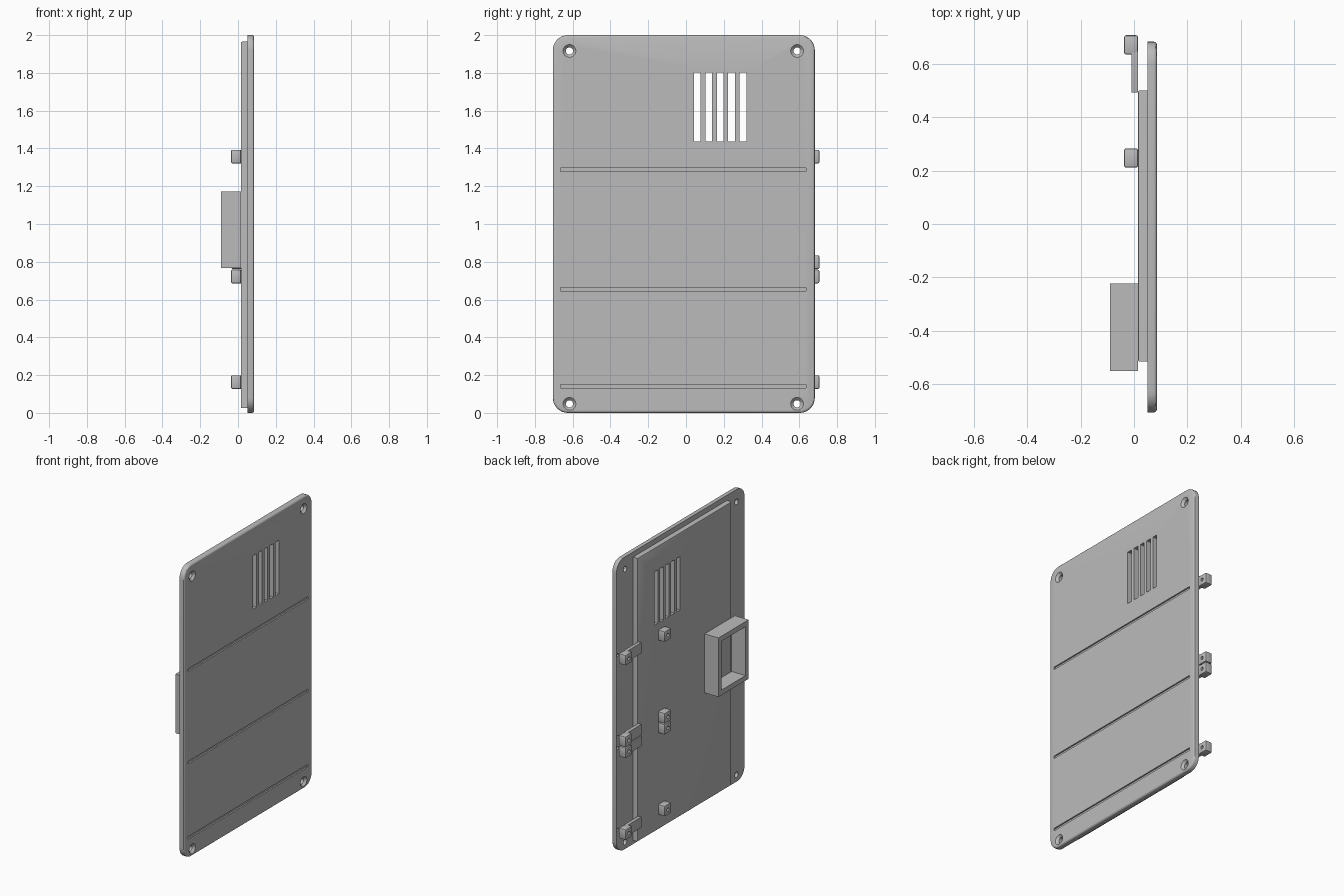
import bpy, bmesh, math
from mathutils import Matrix, Vector

if "Cube" in bpy.data.objects:
    bpy.data.objects.remove(bpy.data.objects["Cube"])

grey = bpy.data.materials.new("plain_grey")
grey.use_nodes = True
grey.diffuse_color = (0.5, 0.5, 0.5, 1)
grey.node_tree.nodes["Principled BSDF"].inputs["Base Color"].default_value = (0.5, 0.5, 0.5, 1)


def add_box(bm, xs, ys, zs):
    """Box given by its low and high limits on each axis."""
    lims = (xs, ys, zs)
    centre = Vector([sum(l) / 2 for l in lims])
    size = [l[1] - l[0] for l in lims]
    mat = Matrix.Translation(centre) @ Matrix.Diagonal((*size, 1))
    return bmesh.ops.create_cube(bm, size=1, matrix=mat)["verts"]


def add_round(bm, x0, x1, y, z, r0, r1):
    """Cylinder or cone running along x."""
    mat = Matrix.Translation(((x0 + x1) / 2, y, z)) @ Matrix.Rotation(math.pi / 2, 4, 'Y')
    bmesh.ops.create_cone(bm, cap_ends=True, segments=24, radius1=r0, radius2=r1,
                          depth=x1 - x0, matrix=mat)


def bevel(bm, edges, width, segments):
    bmesh.ops.bevel(bm, geom=list(edges), offset=width, segments=segments,
                    profile=0.5, affect='EDGES')


def finish(name, bm):
    bmesh.ops.recalc_face_normals(bm, faces=bm.faces)
    mesh = bpy.data.meshes.new(name)
    bm.to_mesh(mesh)
    bm.free()
    mesh.materials.append(grey)
    obj = bpy.data.objects.new(name, mesh)
    bpy.context.collection.objects.link(obj)
    return obj


def cut(obj, bm):
    """Subtract the shapes in bm from obj, then drop the cutter."""
    cutter = finish("cutter", bm)
    cutter.hide_render = True
    mod = obj.modifiers.new("cut", 'BOOLEAN')
    mod.operation, mod.solver, mod.object = 'DIFFERENCE', 'EXACT', cutter
    graph = bpy.context.evaluated_depsgraph_get()
    mesh = bpy.data.meshes.new_from_object(obj.evaluated_get(graph))
    obj.modifiers.clear()
    obj.data = mesh
    bpy.data.objects.remove(cutter)


def smooth(obj):
    bpy.ops.object.select_all(action='DESELECT')
    obj.select_set(True)
    bpy.context.view_layer.objects.active = obj
    bpy.ops.object.shade_smooth_by_angle(angle=math.radians(30))


def along_x(edge):
    a, b = (v.co for v in edge.verts)
    return abs(a.x - b.x) > 0.9 * (a - b).length


def vent_slots():
    bm = bmesh.new()
    for i in range(5):
        y = 0.06 + 0.0605 * i
        add_box(bm, (-0.1, 0.2), (y - 0.018, y + 0.018), (1.437, 1.803))
    return bm


BACK, MID, FACE = 0.015, 0.05, 0.086
HINGE_Z = (0.163, 0.722, 0.798, 1.357)
HINGE_Y, CATCH_Y = 0.67, 0.247

# Outer panel: rounded corners and softened outer rim
bm = bmesh.new()
add_box(bm, (MID, FACE), (-0.705, 0.682), (0, 2))
bevel(bm, [e for e in bm.edges if along_x(e)], 0.08, 8)
bevel(bm, [e for e in bm.edges if all(v.co.x > FACE - 0.001 for v in e.verts)], 0.012, 3)
panel = finish("outer_panel", bm)

# Vents, shallow grooves, screw holes and hinge pockets
cut(panel, vent_slots())
bm = bmesh.new()
for z in (0.14, 0.655, 1.288):
    add_box(bm, (FACE - 0.01, 0.2), (-0.665, 0.635), (z - 0.009, z + 0.009))
screws = [(y, z) for y in (-0.617, 0.588) for z in (0.048, 1.916)]
for y, z in screws:
    add_round(bm, 0, 0.2, y, z, 0.019, 0.019)
for z in HINGE_Z:
    add_round(bm, 0, MID + 0.01, HINGE_Y - 0.003, z, 0.01, 0.01)
cut(panel, bm)

# Countersinks
bm = bmesh.new()
for y, z in screws:
    add_round(bm, FACE - 0.016, FACE + 0.002, y, z, 0.018, 0.036)
cut(panel, bm)
smooth(panel)

# Inner plate
bm = bmesh.new()
add_box(bm, (BACK, MID), (-0.515, 0.5), (0.025, 1.965))
bevel(bm, [e for e in bm.edges if all(v.co.x < BACK + 0.001 for v in e.verts)], 0.007, 2)
plate = finish("inner_plate", bm)
cut(plate, vent_slots())
smooth(plate)


def drilled_block(name, y, z):
    bm = bmesh.new()
    add_box(bm, (-0.037, BACK), (y - 0.036, y + 0.036), (z - 0.036, z + 0.036))
    bevel(bm, bm.edges, 0.007, 2)
    block = finish(name, bm)
    bm = bmesh.new()
    add_round(bm, -0.1, 0.1, y, z, 0.011, 0.011)
    cut(block, bm)
    smooth(block)


# Hinges with arms, and matching catch blocks on the plate
for i, z in enumerate(HINGE_Z):
    drilled_block(f"hinge_block_{i + 1}", HINGE_Y, z)
    drilled_block(f"catch_block_{i + 1}", CATCH_Y, z)
    bm = bmesh.new()
    add_box(bm, (-0.01, BACK), (0.491, HINGE_Y - 0.025), (z - 0.036, z + 0.036))
    bevel(bm, [e for e in bm.edges if all(v.co.y < 0.5 for v in e.verts)], 0.005, 2)
    smooth(finish(f"hinge_arm_{i + 1}", bm))

# Open box frame
bm = bmesh.new()
add_box(bm, (-0.09, BACK), (-0.55, -0.223), (0.768, 1.172))
frame = finish("box_frame", bm)
bm = bmesh.new()
add_box(bm, (-0.2, 0.1), (-0.515, -0.258), (0.803, 1.137))
cut(frame, bm)
